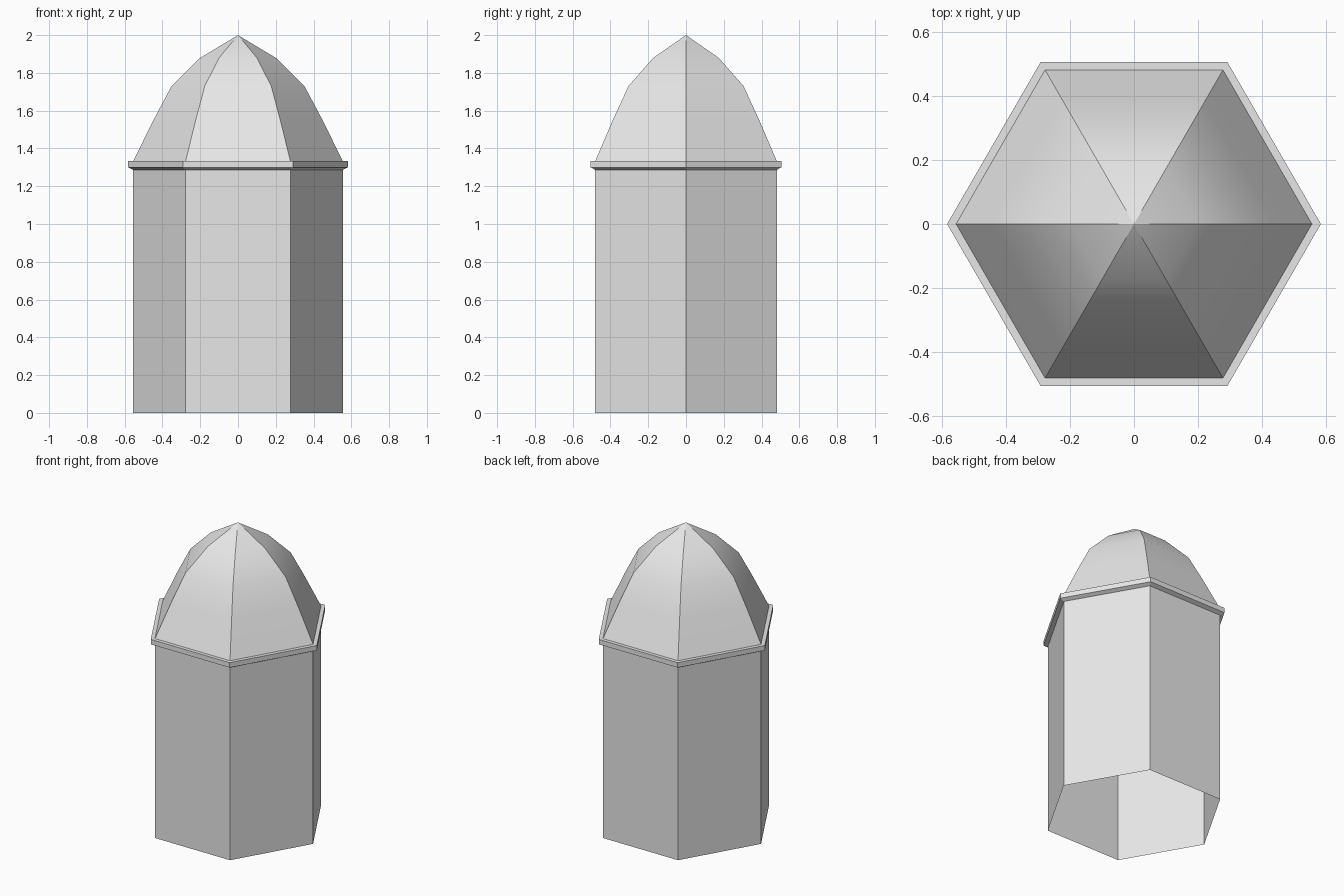
import bpy, bmesh, math

cube = bpy.data.objects.get("Cube")
if cube:
    bpy.data.objects.remove(cube, do_unlink=True)

SIDES = 6

grey = bpy.data.materials.new("light_grey")
grey.use_nodes = True
color = (0.8, 0.8, 0.8, 1)
grey.diffuse_color = color
grey.node_tree.nodes["Principled BSDF"].inputs["Base Color"].default_value = color


def hex_shell(name, profile):
    """Sweep a (radius, height) profile, listed bottom to top, round a hexagon."""
    bm = bmesh.new()
    rings = []
    for r, z in profile:
        if r == 0:
            rings.append([bm.verts.new((0, 0, z))] * SIDES)
        else:
            rings.append([bm.verts.new((r * math.cos(math.tau * i / SIDES),
                                        r * math.sin(math.tau * i / SIDES), z))
                          for i in range(SIDES)])
    for low, high in zip(rings, rings[1:]):
        for i in range(SIDES):
            j = (i + 1) % SIDES
            corners = [low[i], low[j], high[j], high[i]]
            bm.faces.new(list(dict.fromkeys(corners)))
    mesh = bpy.data.meshes.new(name)
    bm.to_mesh(mesh)
    bm.free()
    mesh.materials.append(grey)
    obj = bpy.data.objects.new(name, mesh)
    bpy.context.collection.objects.link(obj)
    return obj


# Straight tower walls, open underneath
hex_shell("walls", [(0.555, 0), (0.555, 1.287)])

# Thin projecting ledge with a sloped underside
hex_shell("ledge", [(0.555, 1.287), (0.583, 1.3), (0.583, 1.333), (0.555, 1.333)])

# Pointed dome: panels smooth upwards, ribs sharp
dome = hex_shell("dome", [(0.555, 1.333), (0.445, 1.555), (0.352, 1.73),
                          (0.2, 1.88), (0, 2)])
bpy.ops.object.select_all(action="DESELECT")
dome.select_set(True)
bpy.context.view_layer.objects.active = dome
bpy.ops.object.shade_smooth_by_angle(angle=math.radians(30))
